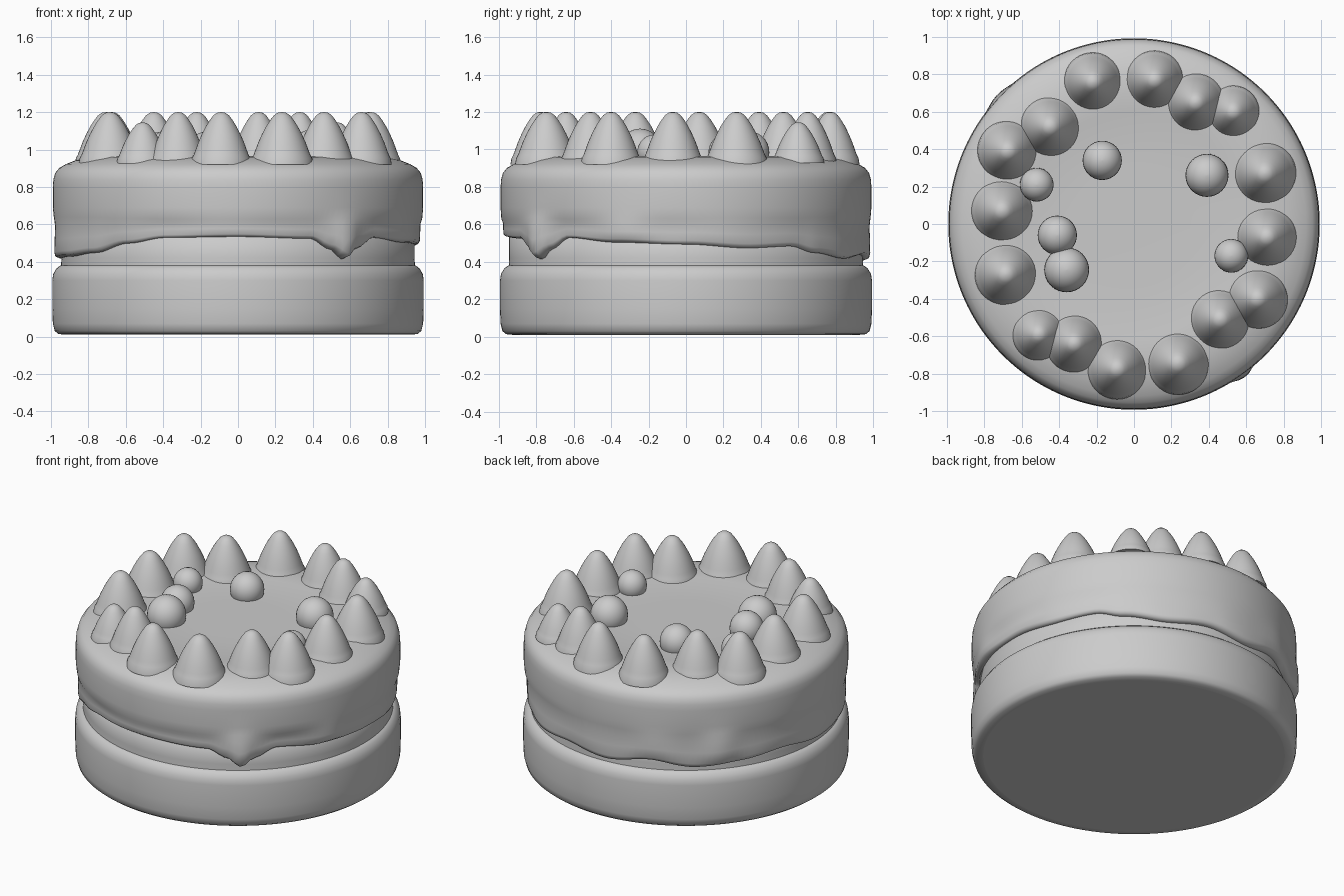
import bpy, bmesh, math

if "Cube" in bpy.data.objects:
    bpy.data.objects.remove(bpy.data.objects["Cube"])

SEG = 192


def make(name, rings):
    """Skin a stack of closed rings, capping both ends."""
    bm = bmesh.new()
    vs = [[bm.verts.new(p) for p in ring] for ring in rings]
    n = len(vs[0])
    for a, b in zip(vs, vs[1:]):
        for i in range(n):
            j = (i + 1) % n
            bm.faces.new((a[i], a[j], b[j], b[i]))
    bm.faces.new(vs[0][::-1])
    bm.faces.new(vs[-1])
    me = bpy.data.meshes.new(name)
    bm.to_mesh(me)
    bm.free()
    for p in me.polygons:
        p.use_smooth = len(p.vertices) == 4 or p.normal.z > 0
    ob = bpy.data.objects.new(name, me)
    bpy.context.collection.objects.link(ob)
    return ob


def lathe(name, profile, cx=0, cy=0, seg=SEG):
    ang = [2 * math.pi * i / seg for i in range(seg)]
    return make(name, [[(cx + r * math.cos(t), cy + r * math.sin(t), z) for t in ang]
                       for r, z in profile])


# Height of the dripping frosting edge, by angle in degrees
EDGE = [(-180, .42), (-160, .43), (-143, .45), (-128, .50), (-114, .53), (-90, .535),
        (-66, .525), (-59, .47), (-54, .415), (-49, .47), (-41, .53), (-23, .505),
        (0, .495), (20, .475), (36, .485), (46, .45), (62, .42), (78, .44), (95, .41),
        (112, .45), (128, .41), (145, .43), (162, .45), (180, .42)]


def edge(deg):
    for (a, za), (b, zb) in zip(EDGE, EDGE[1:]):
        if a <= deg <= b:
            s = (deg - a) / (b - a)
            return za + (zb - za) * (s * s * (3 - 2 * s))


# Extra thickness where the frosting runs down the side
BULGES = [(-54, 6, .028), (-20, 8, .014), (113, 8, .012), (137, 7, .028)]


def bulge(deg):
    return sum(h * math.exp(-((deg - c) / w) ** 2) for c, w, h in BULGES)


# Bottom sponge and the recessed filling above it
lathe("bottom_layer", [(.92, .01), (.96, .014), (.98, .03), (.99, .07), (.993, .15),
                       (.993, .30), (.988, .335), (.97, .365), (.95, .38), (.90, .385)])
lathe("filling", [(.947, .36), (.944, .42), (.944, .60)])

# Upper layer with its uneven lower edge
rings = []
degs = [-180 + 360 * i / SEG for i in range(SEG)]
for r, f in [(.93, 0), (.952, -.01), (.966, .04), (.972, .15), (.974, .5), (.975, .85), (.985, 1.1)]:
    ring = []
    for d in degs:
        e = edge(d)
        t = math.radians(d)
        rr = r + (bulge(d) + .004 * math.sin(7 * t) * math.sin(3 * t + 1)) * max(0, min(1, f * 8, 3 * (1.2 - f)))
        if e < .47 and f > 0:
            rr += .01 * min(1, (.47 - e) / .04) * max(0, 1.1 - f)
        ring.append((rr * math.cos(t), rr * math.sin(t), e + f * (.62 - e)))
    rings.append(ring)
for r, z in [(.99, .69), (.99, .80), (.987, .84), (.977, .875), (.955, .902), (.92, .922),
             (.87, .942), (.80, .96), (.70, .966), (.60, .96), (.52, .95), (.3, .948), (.02, .948)]:
    rings.append([(r * math.cos(math.radians(d)), r * math.sin(math.radians(d)), z) for d in degs])
make("upper_layer", rings)

# Ring of piped cream peaks: x, y, base radius, tip height
PEAKS = [(-.22, .76, .14, 1.2), (.11, .77, .14, 1.2), (.33, .65, .14, 1.2), (.53, .60, .125, 1.145),
         (.70, .27, .15, 1.2), (.71, -.07, .145, 1.2), (.66, -.40, .145, 1.2), (.46, -.51, .145, 1.2),
         (.235, -.745, .15, 1.2), (-.09, -.775, .145, 1.2), (-.32, -.64, .14, 1.2),
         (-.51, -.59, .125, 1.145), (-.685, -.27, .15, 1.2), (-.705, .07, .15, 1.2),
         (-.675, .39, .145, 1.2), (-.45, .52, .145, 1.2)]
for i, (x, y, r, top) in enumerate(PEAKS):
    h = top - .95
    lathe(f"cream_peak_{i + 1}",
          [(r * a, .95 + h * b) for a, b in [(1.12, -.12), (1.08, .01), (1.01, .09), (.94, .2), (.84, .36),
                                             (.71, .53), (.56, .70), (.42, .83), (.29, .93),
                                             (.16, .985), (.03, 1)]], x, y, 40)

# Small berries scattered inside the ring
BERRIES = [(-.17, .34, .105), (.39, .26, .115), (-.52, .21, .09),
           (-.41, -.06, .105), (-.36, -.245, .12), (.52, -.17, .09)]
for i, (x, y, r) in enumerate(BERRIES):
    prof = [(r * math.cos(a), .985 + r * 1.05 * math.sin(a))
            for a in [math.radians(-40 + 12.9 * k) for k in range(11)]]
    lathe(f"berry_{i + 1}", prof, x, y, 32)
